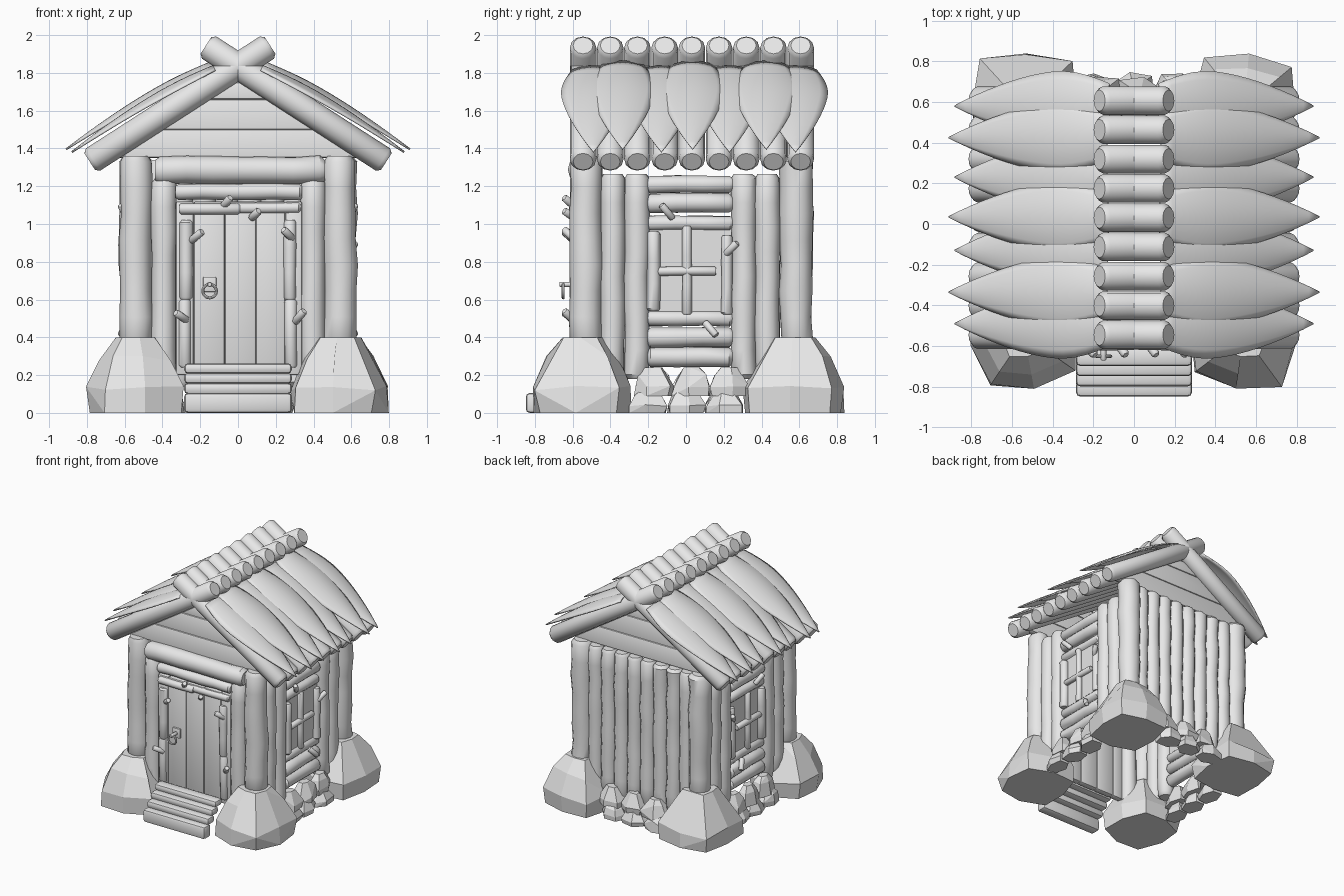
import bpy, bmesh, math, random
from mathutils import Vector, Matrix

random.seed(4)
if "Cube" in bpy.data.objects:
    bpy.data.objects.remove(bpy.data.objects["Cube"])

GREY = (0.8, 0.8, 0.8, 1)
mat = bpy.data.materials.new("plain_grey")
mat.use_nodes = True
mat.diffuse_color = GREY
mat.node_tree.nodes["Principled BSDF"].inputs["Base Color"].default_value = GREY


def finish(name, bm, sharp=None):
    """Turn a bmesh into an object; sharp is the smoothing angle in degrees."""
    bmesh.ops.recalc_face_normals(bm, faces=bm.faces)
    if sharp:
        for f in bm.faces:
            f.smooth = True
        for e in bm.edges:
            e.smooth = e.calc_face_angle(0) < math.radians(sharp)
    mesh = bpy.data.meshes.new(name)
    bm.to_mesh(mesh)
    bm.free()
    mesh.materials.append(mat)
    obj = bpy.data.objects.new(name, mesh)
    bpy.context.collection.objects.link(obj)
    return obj


def log(name, a, b, r, wobble=0.06, sides=12, chamfer=0.35):
    """Slightly crooked round log from a to b with chamfered ends."""
    a, b = Vector(a), Vector(b)
    length = (b - a).length
    turn = (b - a).to_track_quat('Z', 'Y')
    c = min(chamfer * r, length / 4)
    count = max(2, int(length / 0.13)) if wobble else 1
    levels = [0] + [c + (length - 2 * c) * i / count for i in range(count + 1)] + [length]
    bm = bmesh.new()
    rings = []
    for i, h in enumerate(levels):
        end = i in (0, len(levels) - 1)
        rr = r * (0.75 if end else 1 + random.uniform(-wobble, wobble))
        dx, dy = (random.uniform(-wobble, wobble) * r for _ in range(2))
        rings.append([bm.verts.new(a + turn @ Vector((
            dx + rr * math.cos(math.tau * k / sides),
            dy + rr * math.sin(math.tau * k / sides), h))) for k in range(sides)])
    for lo, hi in zip(rings, rings[1:]):
        for k in range(sides):
            n = (k + 1) % sides
            bm.faces.new((lo[k], lo[n], hi[n], hi[k]))
    bm.faces.new(rings[0][::-1])
    bm.faces.new(rings[-1])
    return finish(name, bm, 40)


def rock(name, centre, half, height, points=8, jitter=0.07):
    """Faceted boulder: hull of squarish rings that shrink towards the top."""
    bm = bmesh.new()
    phase = random.uniform(0, 1)
    for level, scale in ((0, 0.96), (0.33, 1), (0.7, 0.74), (1, 0.42)):
        for k in range(points):
            t = math.tau * (k + phase) / points
            d = Vector((math.cos(t), math.sin(t)))
            d /= max(abs(d.x), abs(d.y)) ** 0.7
            d *= scale * random.uniform(1 - jitter, 1 + jitter * 0.3)
            z = height * level
            if 0 < level < 1:
                z *= random.uniform(0.85, 1.1)
            bm.verts.new((centre[0] + half[0] * d.x, centre[1] + half[1] * d.y, centre[2] + z))
    hull = bmesh.ops.convex_hull(bm, input=bm.verts)
    bmesh.ops.delete(bm, geom=list({v for v in hull["geom_interior"] if isinstance(v, bmesh.types.BMVert)}),
                     context='VERTS')
    bmesh.ops.dissolve_limit(bm, angle_limit=math.radians(13), verts=bm.verts, edges=bm.edges)
    return finish(name, bm)


def box(name, lo, hi, bevel=0.01):
    lo, hi = Vector(lo), Vector(hi)
    bm = bmesh.new()
    bmesh.ops.create_cube(bm, size=1, matrix=Matrix.Translation((lo + hi) / 2) @ Matrix.Diagonal((*(hi - lo), 1)))
    if bevel:
        bmesh.ops.bevel(bm, geom=bm.edges[:], offset=bevel, segments=2, affect='EDGES', profile=0.5)
    return finish(name, bm, 40)


def gable_board(name, y, z0, z1):
    """Horizontal board whose ends follow the roof slope."""
    w0, w1 = ((1.79 - z) / 0.64 for z in (z0, z1))
    bm = bmesh.new()
    f = bm.faces.new([bm.verts.new((x, y - 0.03, z)) for x, z in ((-w0, z0), (w0, z0), (w1, z1), (-w1, z1))])
    out = bmesh.ops.extrude_face_region(bm, geom=[f])
    bmesh.ops.translate(bm, vec=(0, 0.06, 0), verts=[v for v in out["geom"] if isinstance(v, bmesh.types.BMVert)])
    bmesh.ops.bevel(bm, geom=bm.edges[:], offset=0.012, segments=2, affect='EDGES', profile=0.5)
    return finish(name, bm, 40)


def leaf(name, side, y, top, tip):
    """Arched pointed leaf lying down the roof slope."""
    rows, cols = 14, 8
    bm = bmesh.new()
    grid = []
    for i in range(rows + 1):
        u = i / rows
        if u < 0.3:
            w = 0.11 + 0.06 * math.sin(u / 0.3 * math.pi / 2)
        else:
            w = 0.17 * (1 - ((u - 0.3) / 0.7) ** 1.6) + 0.001
        row = []
        for j in range(cols + 1):
            v = 2 * j / cols - 1
            lift = 0.04 * (1 - v * v) * (w / 0.17) + 0.012 * math.sin(math.pi * u)
            row.append(bm.verts.new((side * (top[0] + (tip[0] - top[0]) * u + lift * 0.5),
                                     y + v * w, top[1] + (tip[1] - top[1]) * u + lift * 0.8)))
        grid.append(row)
    for r0, r1 in zip(grid, grid[1:]):
        for j in range(cols):
            bm.faces.new((r0[j], r0[j + 1], r1[j + 1], r1[j]))
    obj = finish(name, bm, 50)
    thick = obj.modifiers.new("thickness", 'SOLIDIFY')
    thick.thickness = 0.01
    thick.offset = 0
    return obj


# Corner boulders and posts
for sx in (-1, 1):
    for label, ry, py in (("front", -0.545, -0.53), ("back", 0.575, 0.585)):
        rock(f"corner_boulder_{label}", (sx * 0.54, ry, 0), (0.265, 0.27), 0.4)
        log(f"corner_post_{label}", (sx * 0.54, py, 0.34), (sx * 0.54, py, 1.36), 0.086)

# Small foundation stones along the sides and the back
for i in range(3):
    t = -0.2 + 0.2 * i
    for sx in (-1, 1):
        rock("side_stone_low", (sx * 0.61, t, 0), (0.08, 0.105), 0.12, 6, 0.15)
        rock("side_stone_high", (sx * 0.59, t + 0.03, 0.09), (0.08, 0.11), 0.15, 6, 0.15)
    rock("back_stone_low", (t, 0.665, 0), (0.105, 0.085), 0.12, 6, 0.15)
    rock("back_stone_high", (t + 0.03, 0.64, 0.09), (0.11, 0.085), 0.15, 6, 0.15)

# Roof logs crossing at the ridge
for i in range(9):
    y = -0.545 + 0.144 * i
    for sx in (-1, 1):
        log("roof_log", (sx * 0.785, y, 1.33), (-sx * 0.17, y, 1.945), 0.07, 0, 12, 0.3)

# Two layers of roof leaves
for sx in (-1, 1):
    for y in (-0.49, -0.13, 0.23, 0.58):
        leaf("lower_leaf", sx, y, (0.12, 1.815), (0.88, 1.38))
    for y in (-0.335, 0.035, 0.425):
        leaf("upper_leaf", sx, y, (0.12, 1.84), (0.91, 1.395))

# Gable boards, front and back
for y in (-0.51, 0.56):
    for z0, z1 in ((1.35, 1.5), (1.5, 1.66), (1.66, 1.75)):
        gable_board("gable_board", y, z0, z1)

# Back wall of upright logs
for i in range(8):
    x = -0.42 + 0.12 * i
    log("back_wall_log", (x, 0.575, 0.14), (x, 0.575, 1.34), 0.064)

# Side walls with windows
for sx in (-1, 1):
    x = sx * 0.545
    for y in (-0.39, -0.26, 0.305, 0.43):
        log("side_wall_log", (x, y, 0.18), (x, y, 1.265), 0.066)
    for z, r in ((1.21, 0.045), (1.11, 0.05), (1.005, 0.038), (0.5, 0.042), (0.4, 0.052), (0.295, 0.05)):
        log("window_wall_log", (x, -0.205, z), (x, 0.245, z), r)
    box("window_board", (x - 0.015, -0.2, 0.5), (x + 0.015, 0.24, 1.0), 0)
    log("window_post", (sx * 0.57, -0.172, 0.54), (sx * 0.57, -0.172, 0.96), 0.035)
    log("window_post", (sx * 0.57, 0.217, 0.52), (sx * 0.57, 0.217, 0.94), 0.03)
    log("window_bar_upright", (sx * 0.57, 0.005, 0.52), (sx * 0.57, 0.005, 0.99), 0.025)
    log("window_bar_across", (sx * 0.575, -0.15, 0.75), (sx * 0.575, 0.16, 0.75), 0.024)
    for (y0, z0), (y1, z1) in (((-0.07, 1.03), (-0.13, 1.1)), ((0.21, 0.84), (0.27, 0.9)), ((0.1, 0.48), (0.16, 0.41))):
        log("window_twig", (sx * 0.585, y0, z0), (sx * 0.62, y1, z1), 0.02, 0, 8)

# Door frame
for sx in (-1, 1):
    log("door_frame_post", (sx * 0.395, -0.54, 0.18), (sx * 0.395, -0.54, 1.24), 0.066)
    log("door_edge_log_low", (sx * 0.28, -0.575, 0.24), (sx * 0.28, -0.575, 0.6), 0.034)
    log("door_edge_log_high", (sx * 0.275, -0.58, 0.6), (sx * 0.275, -0.58, 1.02), 0.034)
log("door_lintel", (-0.44, -0.55, 1.285), (0.46, -0.55, 1.285), 0.075)
log("door_head_log", (-0.33, -0.56, 1.17), (0.34, -0.56, 1.17), 0.042)
log("door_head_stick", (-0.31, -0.59, 1.08), (0.01, -0.59, 1.08), 0.03)
log("door_head_stick", (-0.02, -0.575, 1.085), (0.33, -0.575, 1.085), 0.028)

# Door planks
edges = (-0.33, -0.235, -0.07, 0.095, 0.25, 0.34)
for x0, x1 in zip(edges, edges[1:]):
    box("door_plank", (x0, -0.585, 0.2), (x1, -0.53, 1.12), 0.012)

# Twigs around the door
for (x0, z0), (x1, z1) in (((-0.08, 1.09), (-0.04, 1.14)), ((0.07, 1.03), (0.11, 1.07)),
                           ((-0.25, 0.91), (-0.19, 0.96)), ((0.29, 0.92), (0.24, 0.97)),
                           ((-0.27, 0.49), (-0.33, 0.53)), ((0.3, 0.48), (0.35, 0.54))):
    log("door_twig", (x0, -0.59, z0), (x1, -0.645, z1), 0.021, 0, 8)

# Door handle: plate, peg and hanging ring
box("handle_plate", (-0.185, -0.6, 0.64), (-0.115, -0.58, 0.72), 0.006)
log("handle_peg", (-0.15, -0.59, 0.68), (-0.15, -0.67, 0.68), 0.014, 0, 8)
bpy.ops.mesh.primitive_torus_add(major_segments=20, minor_segments=8, major_radius=0.036, minor_radius=0.008,
                                 location=(-0.15, -0.65, 0.645), rotation=(math.pi / 2, 0, 0))
ring = bpy.context.object
ring.name = "handle_ring"
ring.data.materials.append(mat)
bpy.ops.object.shade_smooth_by_angle()

# Entrance steps
for i, (z0, z1) in enumerate(((0, 0.105), (0.1, 0.158), (0.155, 0.212), (0.208, 0.262))):
    y = -0.848 + 0.05 * i
    box("step", (-0.285, y, z0), (0.285, y + 0.09, z1), 0.02)
